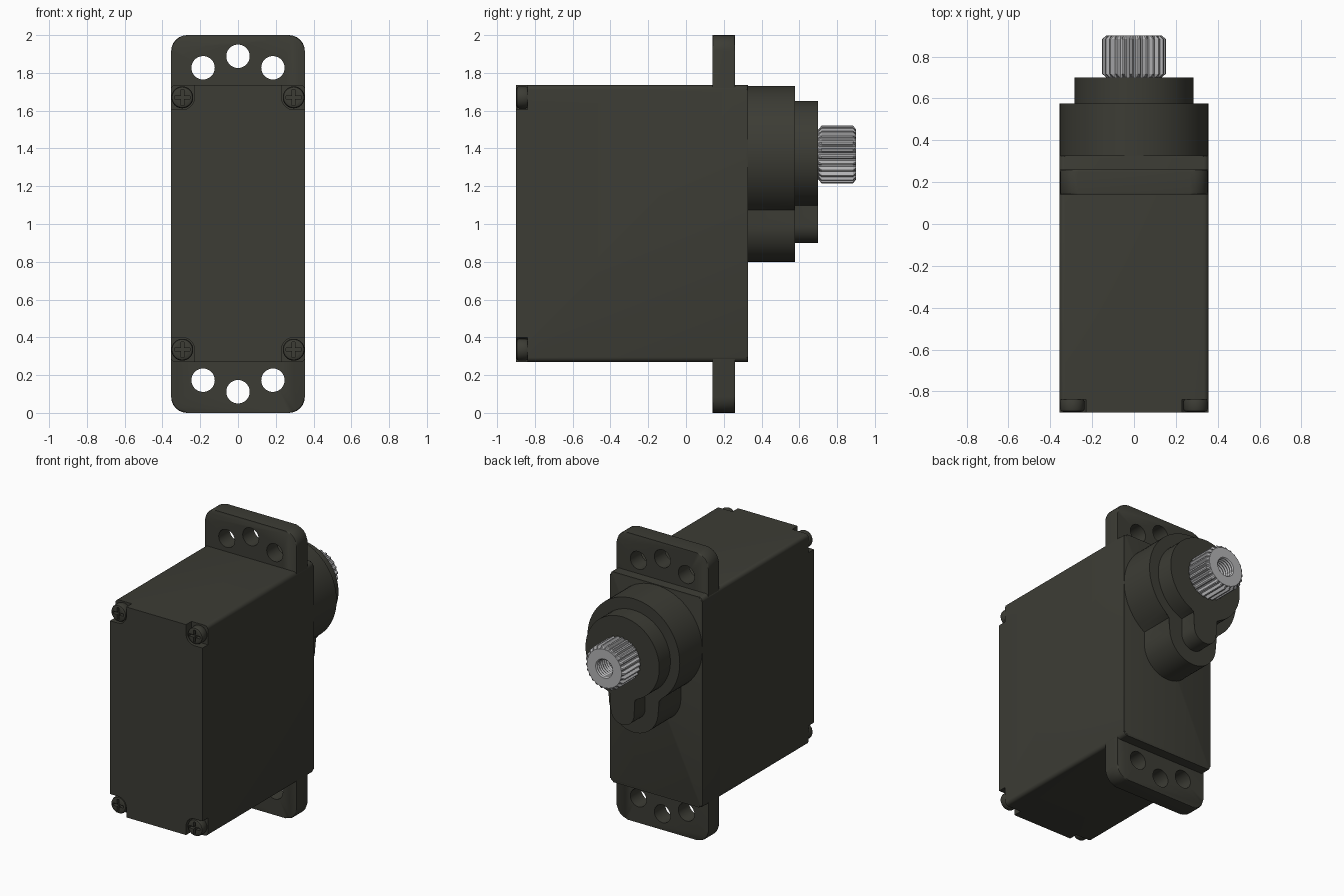
import bpy, bmesh
from math import sin, cos, pi, acos, radians

if "Cube" in bpy.data.objects:
    bpy.data.objects.remove(bpy.data.objects["Cube"])

def material(name, color):
    m = bpy.data.materials.new(name)
    m.diffuse_color = color
    m.use_nodes = True
    m.node_tree.nodes["Principled BSDF"].inputs["Base Color"].default_value = m.diffuse_color
    return m

DARK = material("dark_plastic", (0.045, 0.045, 0.035, 1))
STEEL = material("steel", (0.45, 0.45, 0.46, 1))

# ---- helpers: profiles lie in the x-z plane and are extruded along y ----
def arc(cx, cz, r, a0, a1, n):
    return [(cx + r * cos(a0 + (a1 - a0) * i / n), cz + r * sin(a0 + (a1 - a0) * i / n))
            for i in range(n + 1)]

def circle(cx, cz, r, n=32):
    return arc(cx, cz, r, 0, 2 * pi, n)[:-1]

def rounded_rect(hx, z0, z1, r, n=6):
    pts = []
    for q, (sx, z) in enumerate([(1, z1 - r), (-1, z1 - r), (-1, z0 + r), (1, z0 + r)]):
        pts += arc(sx * (hx - r), z, r, q * pi / 2, (q + 1) * pi / 2, n)
    return pts

def keyhole(cz, R, lobe_z, r):
    a = acos(r / R)
    return arc(0, cz, R, -a, pi + a, 56) + arc(0, lobe_z, r, pi, 2 * pi, 24)

def finish(name, bm, mat):
    bmesh.ops.recalc_face_normals(bm, faces=bm.faces)
    me = bpy.data.meshes.new(name)
    bm.to_mesh(me)
    bm.free()
    ob = bpy.data.objects.new(name, me)
    bpy.context.collection.objects.link(ob)
    me.materials.append(mat)
    return ob

def extrude(name, profiles, y0, y1, bevel=0.0, mat=DARK):
    bm = bmesh.new()
    for pts in profiles:
        lo = [bm.verts.new((x, y0, z)) for x, z in pts]
        hi = [bm.verts.new((x, y1, z)) for x, z in pts]
        bm.faces.new(lo)
        bm.faces.new(hi)
        for i in range(len(pts)):
            j = (i + 1) % len(pts)
            bm.faces.new((lo[i], lo[j], hi[j], hi[i]))
    if bevel:
        rim = [e for e in bm.edges if abs(e.verts[0].co.y - e.verts[1].co.y) < 1e-6]
        bmesh.ops.bevel(bm, geom=rim, offset=bevel, segments=2, profile=0.5, affect='EDGES')
    return finish(name, bm, mat)

def activate(ob):
    bpy.ops.object.select_all(action='DESELECT')
    ob.select_set(True)
    bpy.context.view_layer.objects.active = ob

def cut(ob, cutter):
    mod = ob.modifiers.new("cut", 'BOOLEAN')
    mod.object, mod.operation, mod.solver = cutter, 'DIFFERENCE', 'EXACT'
    activate(ob)
    bpy.ops.object.modifier_apply(modifier=mod.name)
    bpy.data.objects.remove(cutter)

def smooth(ob, angle=30):
    activate(ob)
    bpy.ops.object.shade_smooth_by_angle(angle=radians(angle))

MID = 1.0025                       # mid height of the case
SX, SZ = 0.295, 0.668              # screw offsets from the middle
CORNERS = [(sx, sz) for sx in (-1, 1) for sz in (-1, 1)]

# ---- case with four screw recesses ----
case = extrude("case", [rounded_rect(0.356, 0.27, 1.735, 0.025)], -0.9, 0.328, 0.012)
recess = [(0.5, 0.9), (0.23, 0.9)] + arc(SX, SZ, 0.065, pi, 1.5 * pi, 8) + [(0.5, SZ - 0.065)]
cut(case, extrude("recess_cutter",
                  [[(sx * x, MID + sz * z) for x, z in recess] for sx, sz in CORNERS], -1.0, -0.84))
smooth(case)

# ---- mounting flange with three holes at each end ----
flange = extrude("mounting_flange", [rounded_rect(0.354, 0, 2, 0.085)], 0.14, 0.26, 0.01)
holes = [circle(x, 1 + s * z, 0.062) for s in (-1, 1)
         for x, z in ((0, 0.888), (-0.185, 0.827), (0.185, 0.827))]
cut(flange, extrude("hole_cutter", holes, 0.0, 0.4))
smooth(flange)

# ---- cross-head screws ----
w, l = 0.008, 0.042
cross = [(w, w), (w, l), (-w, l), (-w, w), (-l, w), (-l, -w),
         (-w, -w), (-w, -l), (w, -l), (w, -w), (l, -w), (l, w)]
for i, (sx, sz) in enumerate(CORNERS):
    cx, cz = sx * SX, MID + sz * SZ
    screw = extrude(f"screw_{i + 1}", [circle(cx, cz, 0.058)], -0.898, -0.835, 0.014)
    cut(screw, extrude("cross_cutter", [[(cx + x, cz + z) for x, z in cross]], -1.0, -0.872))
    smooth(screw)

# ---- stepped gear housing ----
smooth(extrude("gear_housing", [keyhole(1.375, 0.356, 0.99, 0.19)], 0.31, 0.577, 0.008))
smooth(extrude("housing_step", [keyhole(1.368, 0.284, 0.99, 0.09)], 0.56, 0.70, 0.006))

# ---- splined output shaft with threaded bore: rings of (y, root radius, tooth height) ----
TEETH, SHAFT_Z = 25, 1.368
rings = [(0.69, 0.133, 0), (0.702, 0.133, 0), (0.718, 0.133, 0.02), (0.884, 0.133, 0.02),
         (0.9, 0.133, 0), (0.9, 0.066, 0)]
rings += [(0.892 - 0.01 * i, 0.058 if i % 2 == 0 else 0.065, 0) for i in range(16)]
bm = bmesh.new()
n = TEETH * 4
loops = [[bm.verts.new(((r + t * (k % 4 > 1)) * cos(2 * pi * k / n), y,
                        SHAFT_Z + (r + t * (k % 4 > 1)) * sin(2 * pi * k / n)))
          for k in range(n)] for y, r, t in rings]
for a, b in zip(loops, loops[1:]):
    for k in range(n):
        j = (k + 1) % n
        bm.faces.new((a[k], a[j], b[j], b[k]))
bm.faces.new(loops[0])
bm.faces.new(loops[-1])
smooth(finish("output_shaft", bm, STEEL), 20)
